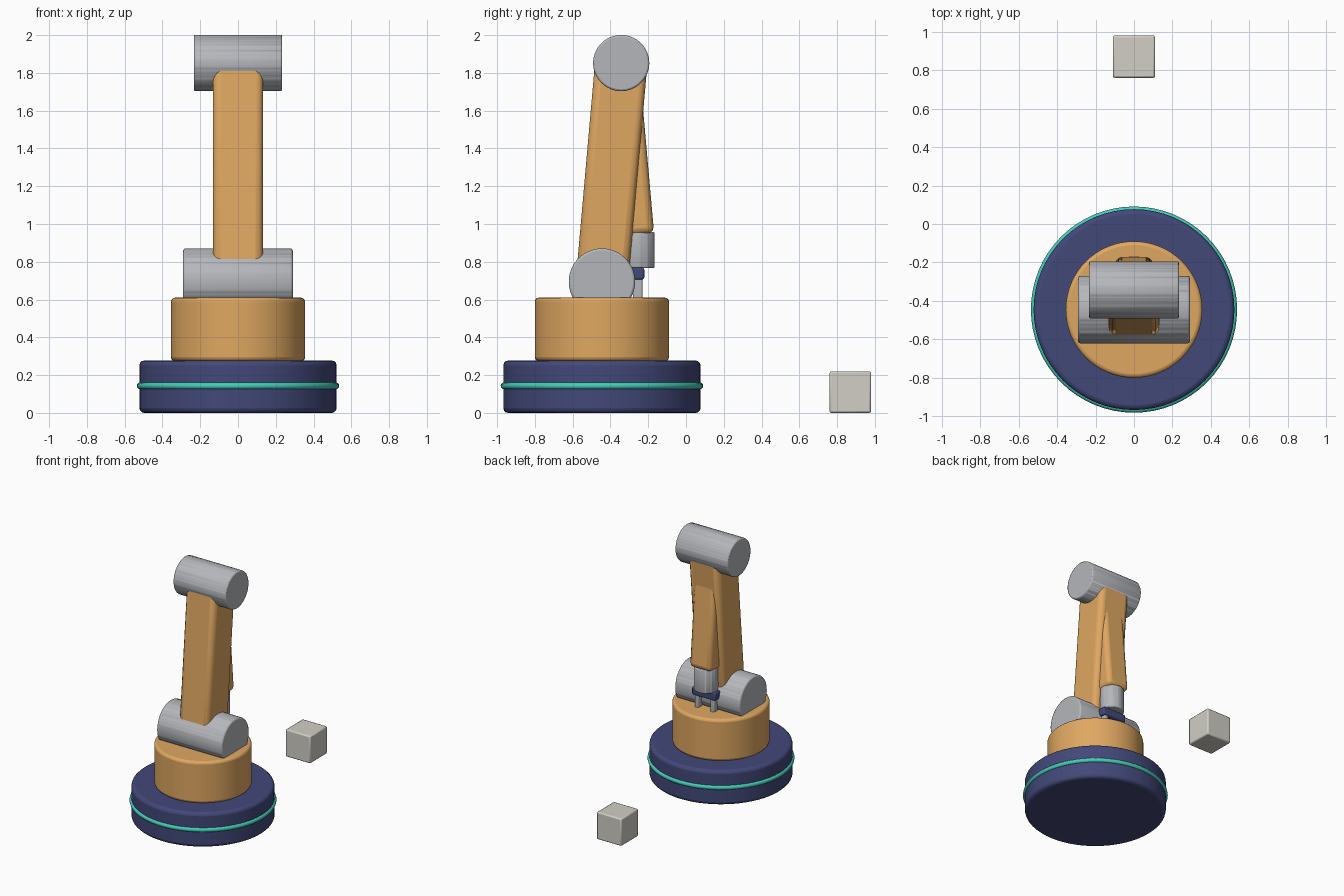
import bpy
from math import radians
from mathutils import Vector

if "Cube" in bpy.data.objects:
    bpy.data.objects.remove(bpy.data.objects["Cube"])

AX = -0.445                      # y of the turning axis


def mat(name, rgb):
    m = bpy.data.materials.new(name)
    m.diffuse_color = (*rgb, 1)
    m.use_nodes = True
    m.node_tree.nodes["Principled BSDF"].inputs["Base Color"].default_value = m.diffuse_color
    return m


ORANGE = mat("orange paint", (0.74, 0.39, 0.12))
NAVY = mat("navy paint", (0.055, 0.065, 0.19))
TEAL = mat("teal band", (0.06, 0.6, 0.48))
STEEL = mat("steel", (0.46, 0.47, 0.5))
STONE = mat("pale block", (0.64, 0.62, 0.56))


def finish(name, material, bevel=0, segments=3, limit='ANGLE'):
    ob = bpy.context.object
    ob.name = name
    ob.data.materials.append(material)
    bpy.ops.object.transform_apply(location=False, rotation=False, scale=True)
    bpy.ops.object.shade_smooth_by_angle(angle=radians(35))
    if bevel:
        b = ob.modifiers.new("bevel", 'BEVEL')
        b.width, b.segments, b.limit_method = bevel, segments, limit
    return ob


def cyl(name, r, h, loc, material, bevel, rot=(0, 0, 0), sides=48, **kw):
    bpy.ops.mesh.primitive_cylinder_add(vertices=sides, radius=r, depth=h, location=loc, rotation=rot)
    return finish(name, material, bevel, **kw)


def box(name, size, loc, material, bevel, rot=(0, 0, 0), **kw):
    bpy.ops.mesh.primitive_cube_add(size=1, location=loc, rotation=rot)
    bpy.context.object.scale = size
    return finish(name, material, bevel, **kw)


def link(name, a, b, width, depth, bevel):
    """Box-shaped arm running between two points."""
    a, b = Vector(a), Vector(b)
    d = b - a
    if d.z < 0:
        d = -d
    rot = d.to_track_quat('Z', 'Y').to_euler()
    return box(name, (width, depth, d.length), (a + b) / 2, ORANGE, bevel, rot)


# Base and turret
cyl("base", 0.522, 0.277, (0, AX, 0.1385), NAVY, 0.025, sides=64)
bpy.ops.mesh.primitive_torus_add(major_segments=64, minor_segments=12, major_radius=0.518,
                                 minor_radius=0.018, location=(0, AX, 0.143))
finish("base_band", TEAL)
cyl("turret", 0.355, 0.335, (0, AX, 0.4425), ORANGE, 0.02, sides=64)

# Ridged joints: every edge of the drum is bevelled
shoulder, elbow = (0, AX, 0.695), (0, -0.343, 1.852)
side = (0, radians(90), 0)
cyl("shoulder_joint", 0.176, 0.58, shoulder, STEEL, 0.02, side, segments=2, limit='NONE')
cyl("elbow_joint", 0.149, 0.468, elbow, STEEL, 0.02, side, segments=2, limit='NONE')

# Arms
link("upper_arm", shoulder, elbow, 0.267, 0.277, 0.04)
link("forearm", elbow, (0, -0.262, 0.943), 0.195, 0.187, 0.035)

# Wrist and gripper
GY = -0.256
cyl("wrist", 0.09, 0.19, (0, GY, 0.862), STEEL, 0.012, segments=2, limit='NONE', sides=40)
box("gripper_palm", (0.21, 0.07, 0.065), (0, GY, 0.738), NAVY, 0.012)
for s, n in ((-1, "left"), (1, "right")):
    box(n + "_finger", (0.035, 0.05, 0.12), (s * 0.07, GY, 0.655), STEEL, 0.008)

# Block to be picked up
box("work_block", (0.22, 0.22, 0.22), (0, 0.87, 0.11), STONE, 0.01, segments=2)
